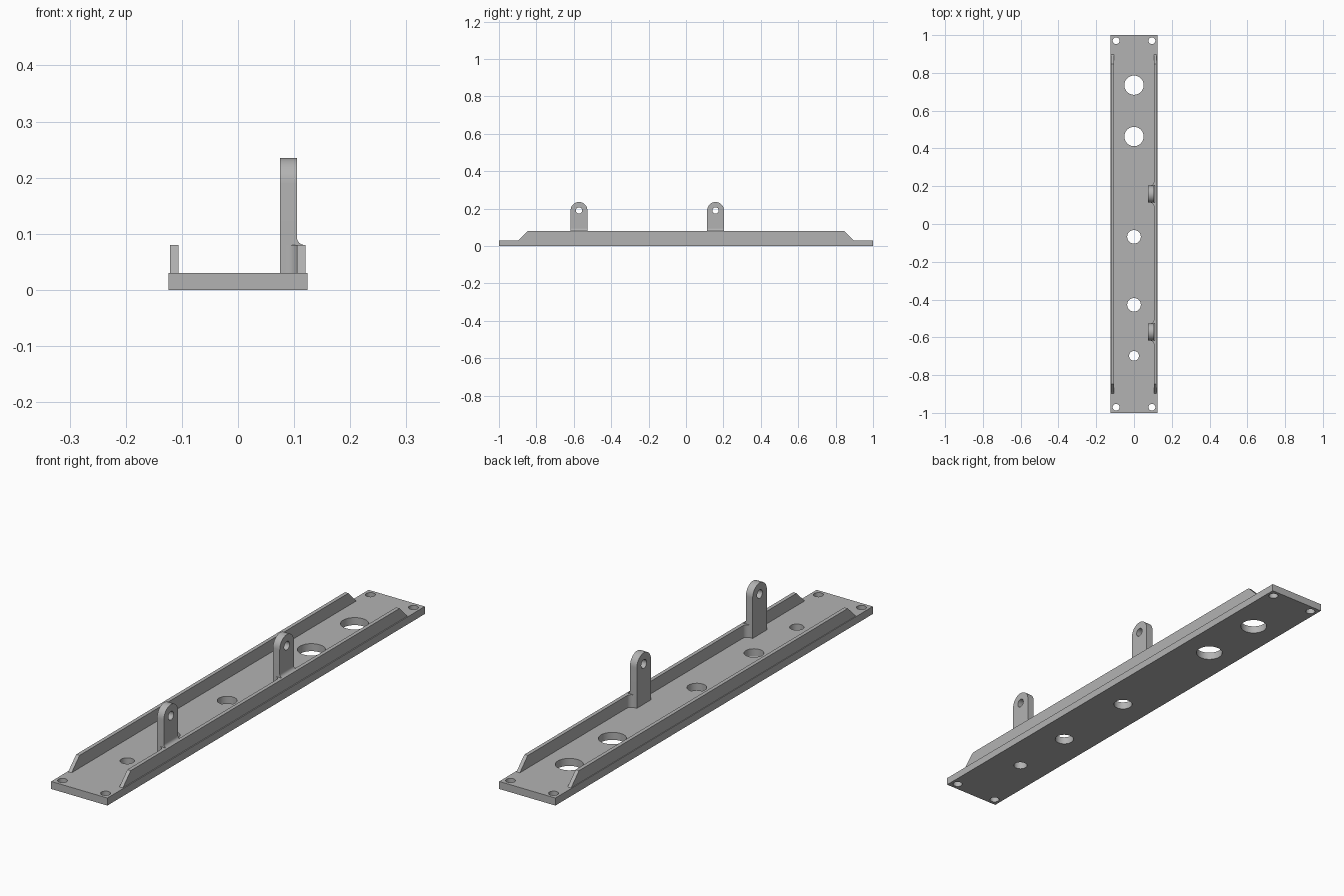
import bpy, bmesh, math
from mathutils import Vector

if "Cube" in bpy.data.objects:
    bpy.data.objects.remove(bpy.data.objects["Cube"])

grey = bpy.data.materials.new("plain grey")
grey.diffuse_color = (0.45, 0.45, 0.45, 1)
grey.use_nodes = True
grey.node_tree.nodes["Principled BSDF"].inputs["Base Color"].default_value = grey.diffuse_color


def prism(name, pts, axis, lo, hi):
    """Extrude a 2D outline: axis 'x' takes (y, z), 'y' takes (x, z), 'z' takes (x, y)."""
    place = {'x': lambda a, b, d: (d, a, b),
             'y': lambda a, b, d: (a, d, b),
             'z': lambda a, b, d: (a, b, d)}[axis]
    bm = bmesh.new()
    face = bm.faces.new([bm.verts.new(place(a, b, lo)) for a, b in pts])
    out = bmesh.ops.extrude_face_region(bm, geom=[face])
    moved = [v for v in out['geom'] if isinstance(v, bmesh.types.BMVert)]
    bmesh.ops.translate(bm, verts=moved, vec=Vector(place(0, 0, hi - lo)))
    bmesh.ops.recalc_face_normals(bm, faces=bm.faces)
    mesh = bpy.data.meshes.new(name)
    bm.to_mesh(mesh)
    bm.free()
    mesh.materials.append(grey)
    ob = bpy.data.objects.new(name, mesh)
    bpy.context.collection.objects.link(ob)
    return ob


def arc(cx, cy, r, a0, a1, n):
    return [(cx + r * math.cos(math.radians(a0 + (a1 - a0) * i / n)),
             cy + r * math.sin(math.radians(a0 + (a1 - a0) * i / n))) for i in range(n + 1)]


def drill(ob, axis, holes, lo, hi):
    """Cut round holes (a, b, radius) through an object, then remove the cutters."""
    for a, b, r in holes:
        cutter = prism("hole_cutter", arc(a, b, r, 0, 360, 48)[:-1], axis, lo, hi)
        cutter.hide_render = True
        mod = ob.modifiers.new("hole", 'BOOLEAN')
        mod.operation, mod.solver, mod.object = 'DIFFERENCE', 'EXACT', cutter
        bpy.ops.object.select_all(action='DESELECT')
        bpy.context.view_layer.objects.active = ob
        ob.select_set(True)
        bpy.ops.object.modifier_apply(modifier=mod.name)
        bpy.data.objects.remove(cutter)


def smooth(ob):
    bpy.ops.object.select_all(action='DESELECT')
    bpy.context.view_layer.objects.active = ob
    ob.select_set(True)
    bpy.ops.object.shade_smooth_by_angle(angle=math.radians(30))


W, T, RAIL_TOP = 0.124, 0.03, 0.08

# Base plate with centre holes and corner screw holes
plate = prism("base_plate", [(-W, -1), (W, -1), (W, 1), (-W, 1)], 'z', 0, T)
holes = [(0, 0.735, 0.051), (0, 0.463, 0.051), (0, -0.068, 0.036),
         (0, -0.428, 0.036), (0, -0.698, 0.026)]
holes += [(sx * 0.095, sy * 0.97, 0.018) for sx in (-1, 1) for sy in (-1, 1)]
drill(plate, 'z', holes, -0.05, 0.1)
smooth(plate)

# Side rails with sloped ends
rail = [(-0.897, T), (0.897, T), (0.847, RAIL_TOP), (-0.847, RAIL_TOP)]
prism("left_rail", rail, 'x', -0.121, -0.106)
prism("right_rail", rail, 'x', 0.105, 0.12)

# Lugs with round heads, pin holes and fillets onto the right rail
for label, yc in (("front", -0.572), ("back", 0.158)):
    h, top = 0.045, 0.235
    outline = [(yc - h, T), (yc + h, T)] + arc(yc, top - h, h, 0, 180, 24)
    lug = prism(label + "_lug", outline, 'x', 0.075, 0.105)
    drill(lug, 'x', [(yc, top - h, 0.017)], 0.0, 0.2)
    smooth(lug)
    # Concave fillet from the lug's outer face onto the rail top
    r = 0.014
    pts = [(0.105, RAIL_TOP)] + arc(0.105 + r, RAIL_TOP + r, r, 180, 270, 8)
    smooth(prism(label + "_top_fillet", pts, 'y', yc - h, yc + h))
    # Upright fillets from the lug's sides onto the rail's inner face
    r = 0.02
    for s, side in ((-1, "near"), (1, "far")):
        y0 = yc + s * h
        pts = [(0.105, y0)] + [(x, y0 + s * y) for x, y in arc(0.105 - r, r, r, 270, 360, 8)]
        smooth(prism(f"{label}_{side}_fillet", pts, 'z', T, RAIL_TOP))
